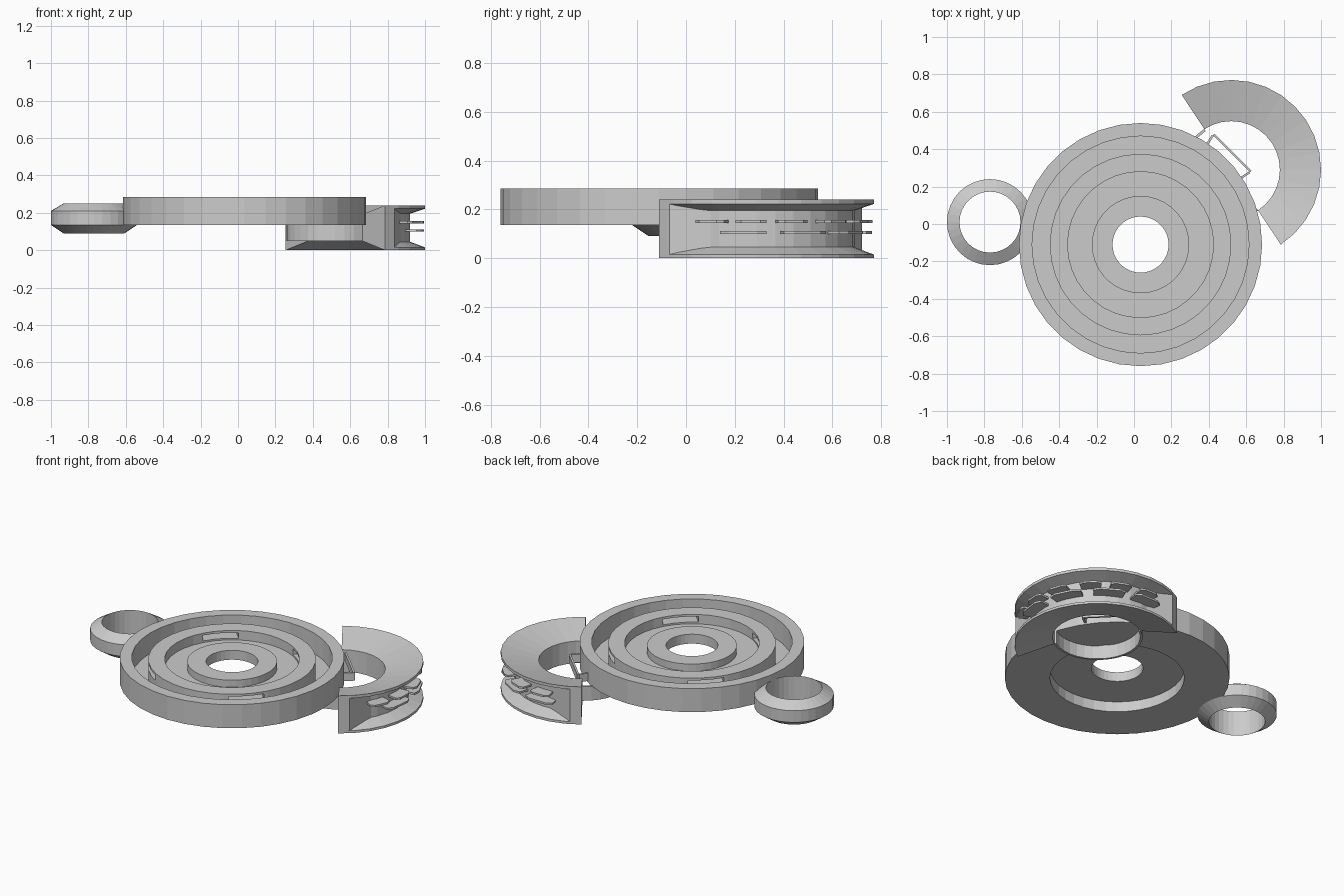
import bpy, bmesh
from math import cos, sin, pi, radians
from mathutils import Matrix

if "Cube" in bpy.data.objects:
    bpy.data.objects.remove(bpy.data.objects["Cube"])


def finish(bm, name):
    bmesh.ops.recalc_face_normals(bm, faces=bm.faces)
    me = bpy.data.meshes.new(name)
    bm.to_mesh(me)
    bm.free()
    ob = bpy.data.objects.new(name, me)
    bpy.context.collection.objects.link(ob)
    return ob


def lathe(name, profile, centre, n=32, start=0, sweep=360):
    """Turn a closed (radius, z) profile about a vertical axis."""
    bm = bmesh.new()
    full = sweep == 360
    rows = []
    for i in range(n if full else n + 1):
        a = radians(start + sweep * i / n)
        rows.append([bm.verts.new((centre[0] + r * cos(a), centre[1] + r * sin(a), z))
                     for r, z in profile])
    m = len(profile)
    for i in range(n):
        p, q = rows[i], rows[(i + 1) % len(rows)]
        for j in range(m):
            k = (j + 1) % m
            bm.faces.new((p[j], q[j], q[k], p[k]))
    if not full:
        bm.faces.new(rows[0])
        bm.faces.new(rows[-1])
    return finish(bm, name)


def prism(name, points, centre):
    """Slab from polar points (radius, degrees, z_low, z_high)."""
    bm = bmesh.new()
    lo, hi = [], []
    for r, deg, z0, z1 in points:
        a = radians(deg)
        x, y = centre[0] + r * cos(a), centre[1] + r * sin(a)
        lo.append(bm.verts.new((x, y, z0)))
        hi.append(bm.verts.new((x, y, z1)))
    n = len(points)
    for i in range(n):
        j = (i + 1) % n
        bm.faces.new((lo[i], lo[j], hi[j], hi[i]))
    bmesh.ops.triangulate(bm, faces=[bm.faces.new(lo), bm.faces.new(hi)])
    return finish(bm, name)


def box(name, centre, angle, radius, size, z):
    """Box set out at a radius and turned to face outward."""
    bm = bmesh.new()
    mat = (Matrix.Translation((centre[0], centre[1], z)) @ Matrix.Rotation(angle, 4, 'Z')
           @ Matrix.Translation((radius, 0, 0)) @ Matrix.Diagonal((*size, 1)))
    bmesh.ops.create_cube(bm, size=1, matrix=mat)
    return finish(bm, name)


# Main disc: concentric walls, two grooves, recessed underside
DISC = (0.035, -0.11)
disc = lathe("main_disc", [
    (0.65, 0.135), (0.65, 0.285), (0.58, 0.285), (0.58, 0.155), (0.485, 0.155),
    (0.485, 0.275), (0.39, 0.275), (0.39, 0.215), (0.26, 0.215), (0.26, 0.26),
    (0.15, 0.26), (0.15, 0.20), (0.389, 0.20), (0.389, 0.135)], DISC, 36)

# Four windows through the middle wall
for i in range(4):
    cut = box("window_cutter", DISC, pi / 4 + i * pi / 2, 0.44, (0.17, 0.21, 0.035), 0.243)
    cut.hide_render = True
    cut.hide_set(True)
    mod = disc.modifiers.new("window", 'BOOLEAN')
    mod.operation = 'DIFFERENCE'
    mod.solver = 'EXACT'
    mod.object = cut

# Small port frame on the disc side, facing the half reel
for s in (-1, 1):
    box("port_side", DISC, pi / 4 + s * 0.2, 0.665, (0.07, 0.012, 0.05), 0.17)
box("port_front", DISC, pi / 4, 0.693, (0.012, 0.28, 0.05), 0.17)

# Half reel with dished flanges
REEL, MID = (0.52, 0.29), 33.5
lathe("half_reel", [
    (0.26, 0.05), (0.48, 0.0), (0.48, 0.015), (0.40, 0.045),
    (0.40, 0.195), (0.48, 0.222), (0.48, 0.24), (0.26, 0.19)], REEL, 16, MID - 90, 180)

# Thin tube continuing the reel bore under the disc
lathe("reel_bore", [(0.248, 0.05), (0.262, 0.05), (0.262, 0.14), (0.248, 0.14)],
      REEL, 16, MID + 90, 180)

# Slanted end blocks of the reel
for s in (-1, 1):
    prism("reel_end_block", [
        (0.27, MID + s * 90, 0.05, 0.19), (0.48, MID + s * 90, 0.0, 0.24),
        (0.478, MID + s * 82, 0.012, 0.225), (0.398, MID + s * 62, 0.045, 0.195),
        (0.30, MID + s * 68, 0.05, 0.19)], REEL)

# Two rows of thin tapered pads around the drum
for z, half, angles in ((0.15, 8, (-25, -3, 19, 45, 68, 91)), (0.105, 12, (-7, 26, 59, 90))):
    for a in angles:
        prism("reel_pad", [
            (0.39, a - half, z - 0.006, z + 0.006), (0.46, a - half, z - 0.006, z + 0.006),
            (0.475, a - half * 0.6, z - 0.006, z + 0.006),
            (0.475, a + half * 0.6, z - 0.006, z + 0.006),
            (0.46, a + half, z - 0.006, z + 0.006), (0.39, a + half, z - 0.006, z + 0.006)], REEL)

# Small chamfered ring
lathe("side_ring", [(0.163, 0.09), (0.23, 0.135), (0.23, 0.21), (0.163, 0.25)],
      (-0.77, 0.01), 32)
